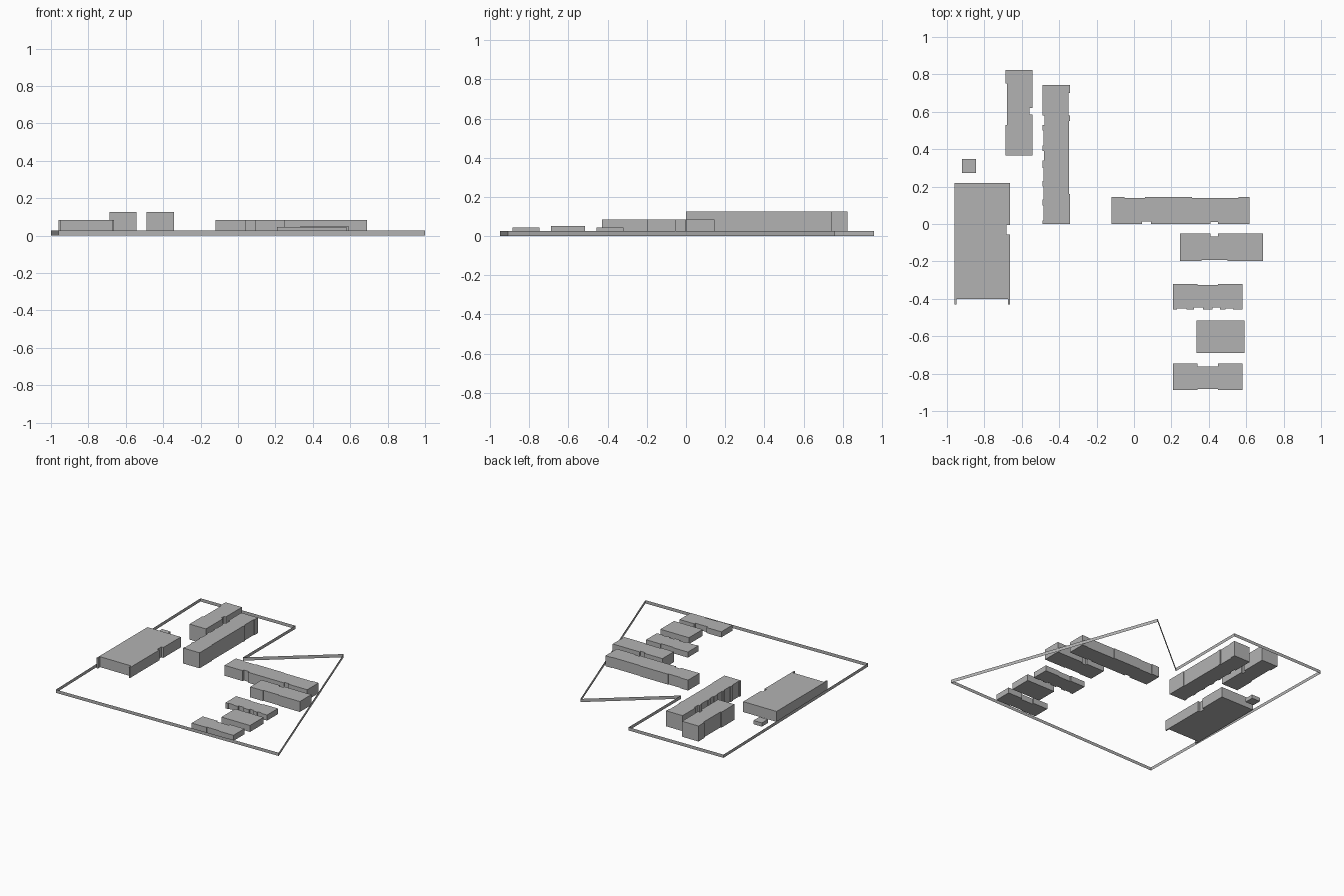
import bpy, bmesh

if "Cube" in bpy.data.objects:
    bpy.data.objects.remove(bpy.data.objects["Cube"])

grey = bpy.data.materials.new("concrete grey")
grey.diffuse_color = (0.45, 0.45, 0.45, 1)
grey.use_nodes = True
grey.node_tree.nodes["Principled BSDF"].inputs["Base Color"].default_value = grey.diffuse_color


def make_object(name, bm):
    mesh = bpy.data.meshes.new(name)
    bm.to_mesh(mesh)
    bm.free()
    mesh.materials.append(grey)
    bpy.context.collection.objects.link(bpy.data.objects.new(name, mesh))


def side(start, end, axis, level, notches, sign):
    """Points along one wall; each notch is (from, to, depth inward)."""
    pts = [(start, level)]
    step = 1 if end > start else -1
    for a, b, d in sorted(notches, key=lambda n: n[0] * step):
        a, b = (a, b) if step > 0 else (b, a)
        inner = level + sign * d
        pts += [(a, level), (a, inner), (b, inner), (b, level)]
    return [p if axis == "x" else (p[1], p[0]) for p in pts]


def building(name, x0, x1, y0, y1, h, south=(), east=(), north=(), west=()):
    """Flat-roofed block with recessed wall bays."""
    pts = side(x0, x1, "x", y0, south, 1)
    pts += side(y0, y1, "y", x1, east, -1)
    pts += side(x1, x0, "x", y1, north, -1)
    pts += side(y1, y0, "y", x0, west, 1)
    bm = bmesh.new()
    base = bm.faces.new([bm.verts.new((x, y, 0)) for x, y in pts])
    top = bmesh.ops.extrude_face_region(bm, geom=[base])["geom"]
    bmesh.ops.translate(bm, vec=(0, 0, h),
                        verts=[v for v in top if isinstance(v, bmesh.types.BMVert)])
    bmesh.ops.recalc_face_normals(bm, faces=bm.faces)
    make_object(name, bm)


# Thin boundary strip around the site
outline = [(-1, 0.95), (-0.16, 0.96), (-0.16, 0.29), (0.41, 0.76),
           (1, -0.91), (-0.96, -0.95)]
bm = bmesh.new()
low = [bm.verts.new((x, y, 0)) for x, y in outline]
high = [bm.verts.new((x, y, 0.026)) for x, y in outline]
for i in range(len(outline)):
    j = (i + 1) % len(outline)
    bm.faces.new((low[j], low[i], high[i], high[j]))
make_object("site_boundary", bm)

# Large hall with end fins, and its small outbuilding
building("hall", -0.96, -0.663, -0.43, 0.218, 0.084,
         south=[(-0.95, -0.673, 0.03)], east=[(-0.055, -0.005, 0.018)])
building("outbuilding", -0.92, -0.845, 0.272, 0.347, 0.03)

# Two tall blocks
building("tall_block_west", -0.688, -0.542, 0.365, 0.824, 0.125,
         east=[(0.585, 0.62, 0.016)], west=[(0.53, 0.75, 0.009)])
building("tall_block_middle", -0.49, -0.343, 0.0, 0.743, 0.125,
         east=[(0.16, 0.55, 0.004), (0.58, 0.7, 0.006)],
         west=[(0.02, 0.1, 0.006), (0.13, 0.2, 0.006), (0.23, 0.3, 0.006),
               (0.34, 0.39, 0.008), (0.42, 0.5, 0.006), (0.53, 0.58, 0.012)])

# Two long mid-height rows
building("long_row", -0.12, 0.617, 0.0, 0.145, 0.084,
         south=[(0.042, 0.09, 0.014), (0.41, 0.45, 0.01)],
         north=[(-0.05, 0.06, 0.006), (0.31, 0.56, 0.005)])
building("short_row", 0.247, 0.69, -0.198, -0.052, 0.084,
         south=[(0.36, 0.5, 0.006)], north=[(0.41, 0.45, 0.014)])

# Three low rows
building("low_row_north", 0.208, 0.58, -0.458, -0.32, 0.045,
         south=[(0.23, 0.28, 0.006), (0.32, 0.37, 0.012),
                (0.42, 0.46, 0.012), (0.49, 0.53, 0.007)],
         north=[(0.34, 0.45, 0.007)])
building("low_row_middle", 0.335, 0.59, -0.69, -0.516, 0.052)
building("low_row_south", 0.208, 0.58, -0.887, -0.747, 0.045,
         south=[(0.34, 0.45, 0.006)], north=[(0.34, 0.45, 0.014)])
